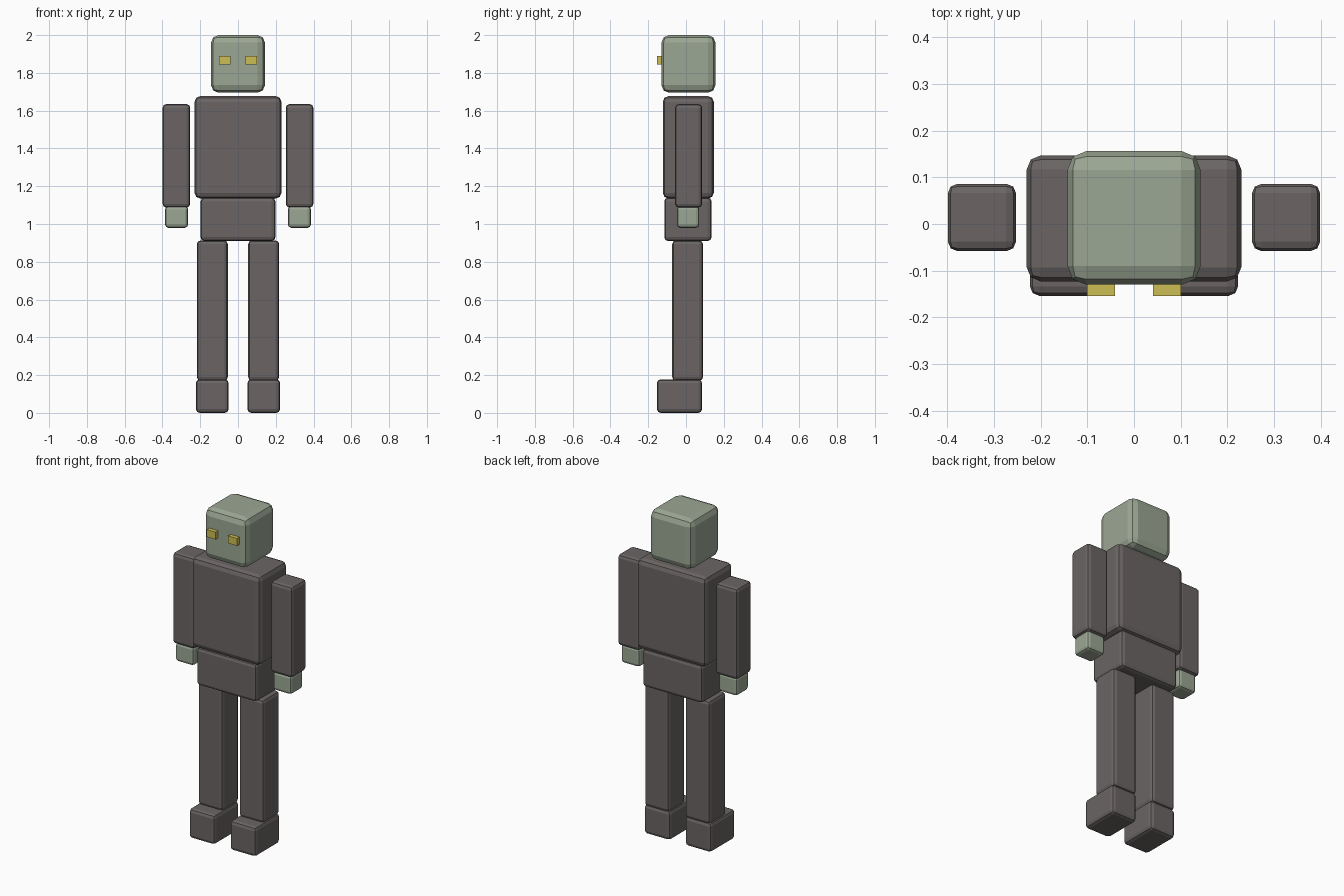
import bpy
from mathutils import Vector

old = bpy.data.objects.get("Cube")
if old:
    bpy.data.objects.remove(old, do_unlink=True)


def make_material(name, rgb):
    mat = bpy.data.materials.new(name)
    mat.use_nodes = True
    mat.diffuse_color = (*rgb, 1)
    mat.node_tree.nodes["Principled BSDF"].inputs["Base Color"].default_value = (*rgb, 1)
    return mat


cloth = make_material("dark grey cloth", (0.145, 0.13, 0.127))
skin = make_material("pale green skin", (0.33, 0.385, 0.295))
yellow = make_material("yellow eyes", (0.61, 0.515, 0.09))


def block(name, low, high, mat, bevel=0.0):
    """Box between two corners, with chamfered edges in two flat steps."""
    low, high = Vector(low), Vector(high)
    bpy.ops.mesh.primitive_cube_add(size=1, location=(low + high) / 2)
    obj = bpy.context.object
    obj.name = name
    obj.scale = high - low
    bpy.ops.object.transform_apply(location=False, rotation=False, scale=True)
    obj.data.materials.append(mat)
    if bevel:
        mod = obj.modifiers.new("rounded edges", 'BEVEL')
        mod.width = bevel
        mod.segments = 2
    return obj


def pair(name, low, high, mat, bevel=0.0):
    """Same block on the left (+x) and mirrored on the right."""
    block("left_" + name, low, high, mat, bevel)
    block("right_" + name, (-high[0], low[1], low[2]),
          (-low[0], high[1], high[2]), mat, bevel)


# Head and body
block("head", (-0.143, -0.13, 1.695), (0.143, 0.156, 2.0), skin, 0.04)
block("torso", (-0.23, -0.123, 1.135), (0.23, 0.147, 1.677), cloth, 0.03)
block("waist", (-0.198, -0.115, 0.91), (0.198, 0.135, 1.14), cloth, 0.02)

# Eyes, standing proud of the face
pair("eye", (0.041, -0.154, 1.845), (0.101, -0.12, 1.889), yellow)

# Arms and hands
pair("arm", (0.253, -0.058, 1.087), (0.399, 0.086, 1.635), cloth, 0.02)
pair("hand", (0.264, -0.048, 0.98), (0.386, 0.07, 1.095), skin, 0.017)

# Legs and feet
pair("leg", (0.054, -0.073, 0.17), (0.218, 0.09, 0.913), cloth, 0.02)
pair("foot", (0.05, -0.154, 0.0), (0.223, 0.085, 0.178), cloth, 0.02)
